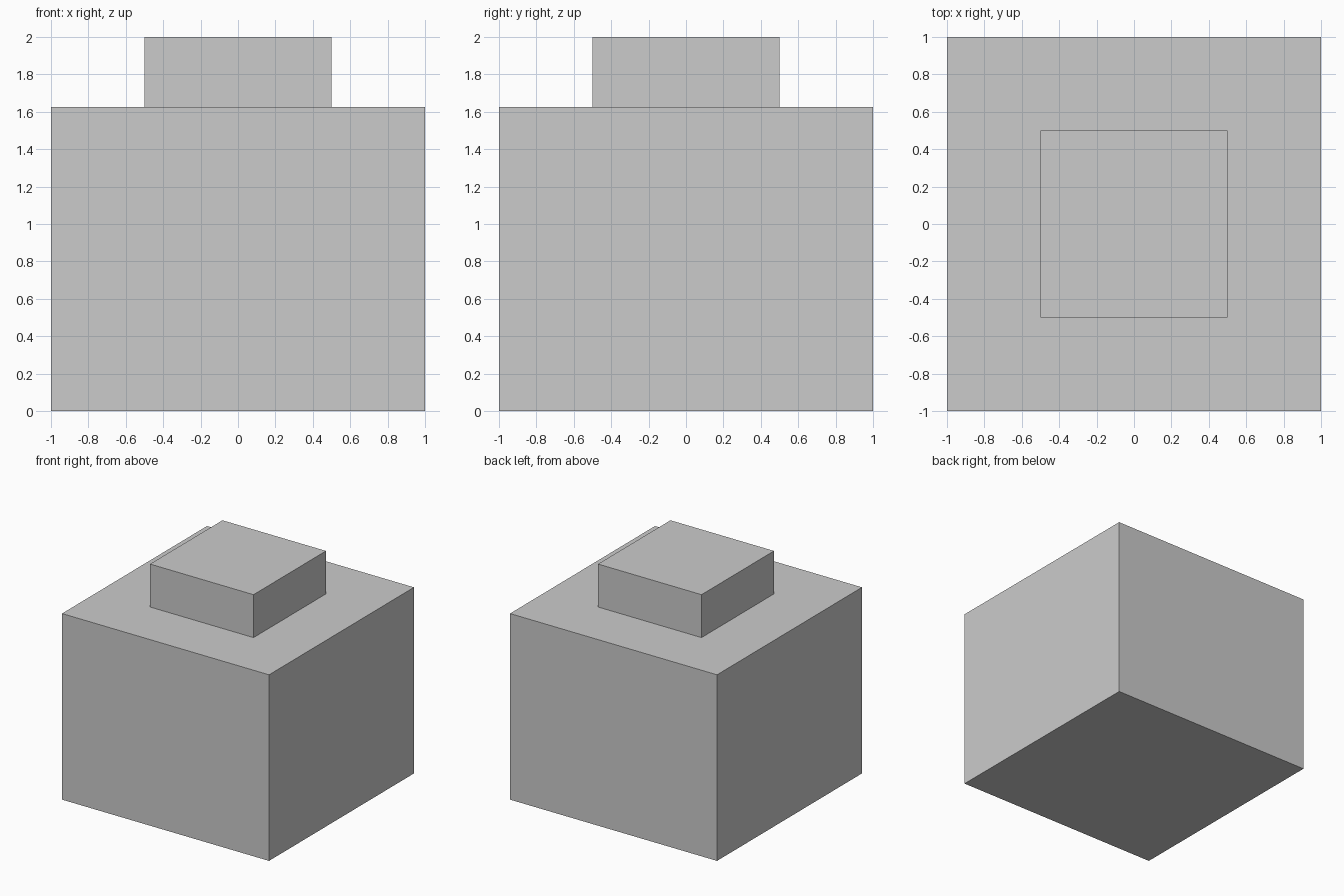
import bpy

if "Cube" in bpy.data.objects:
    bpy.data.objects.remove(bpy.data.objects["Cube"])


def box(name, width, depth, z0, z1):
    bpy.ops.mesh.primitive_cube_add(size=1, location=(0, 0, (z0 + z1) / 2))
    obj = bpy.context.object
    obj.name = name
    obj.scale = (width, depth, z1 - z0)
    bpy.ops.object.transform_apply(location=False, rotation=False, scale=True)
    return obj


STEP = 1.625

# Large square body
box("body", 2, 2, 0, STEP)

# Smaller square cap centred on top
box("cap", 1, 1, STEP, 2)
